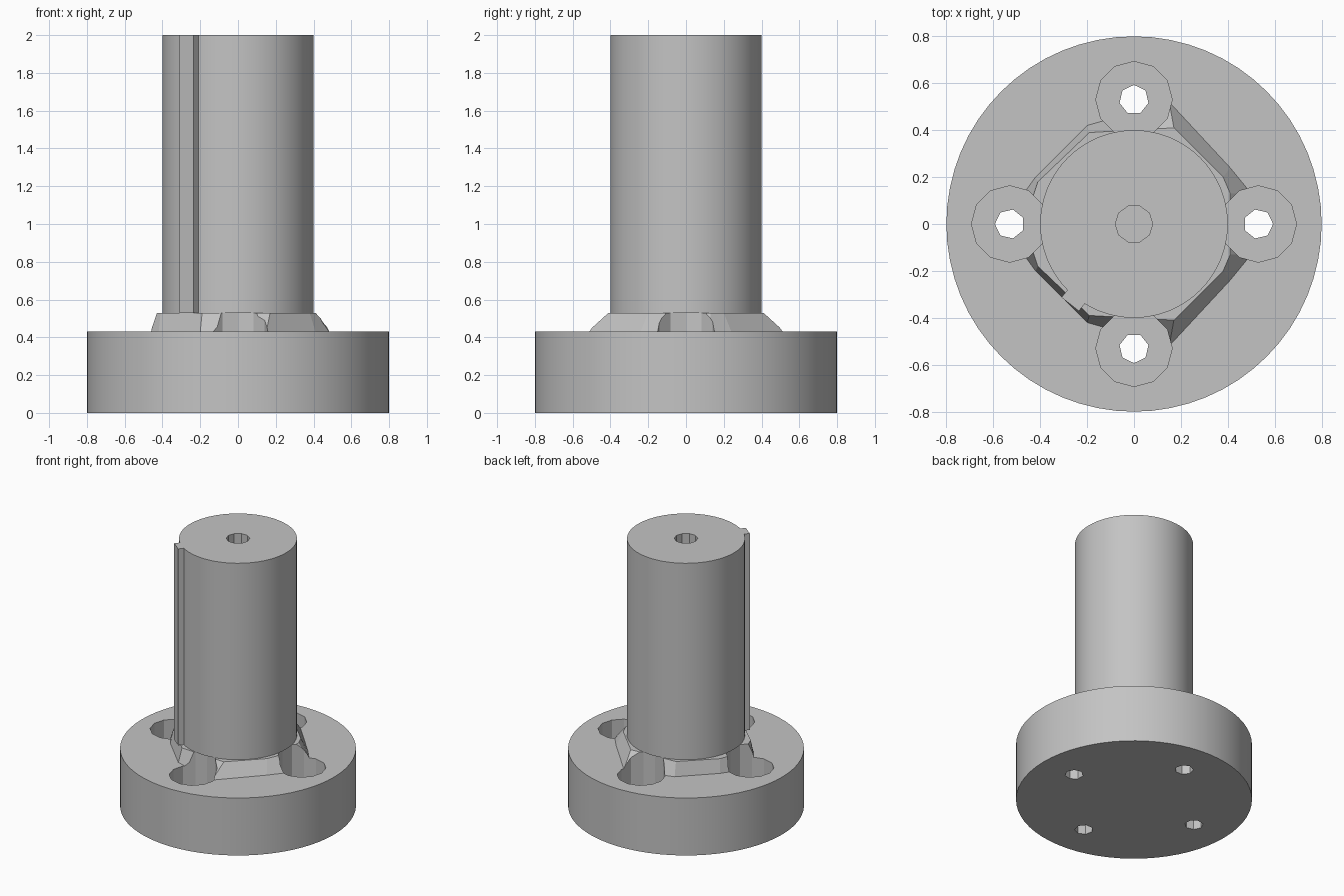
import bpy
from math import radians, cos, sin, pi

cube = bpy.data.objects.get("Cube")
if cube:
    bpy.data.objects.remove(cube, do_unlink=True)

grey = bpy.data.materials.new("plain grey")
grey.use_nodes = True
colour = (0.55, 0.55, 0.55, 1)
grey.diffuse_color = colour
grey.node_tree.nodes["Principled BSDF"].inputs["Base Color"].default_value = colour


def loft(name, rings):
    """Closed solid through a stack of equal-sized point rings."""
    n = len(rings[0])
    verts = [p for ring in rings for p in ring]
    faces = [tuple(reversed(range(n))), tuple(range(len(verts) - n, len(verts)))]
    for k in range(len(rings) - 1):
        for i in range(n):
            j = (i + 1) % n
            faces.append((k * n + i, k * n + j, k * n + n + j, k * n + n + i))
    mesh = bpy.data.meshes.new(name)
    mesh.from_pydata(verts, [], faces)
    obj = bpy.data.objects.new(name, mesh)
    bpy.context.collection.objects.link(obj)
    mesh.materials.append(grey)
    return obj


def circle(r, z, n, x=0, y=0, turn=0):
    return [(x + r * cos(turn + 2 * pi * i / n), y + r * sin(turn + 2 * pi * i / n), z)
            for i in range(n)]


def cylinder(name, r, z0, z1, n, x=0, y=0, turn=0):
    return loft(name, [circle(r, z, n, x, y, turn) for z in (z0, z1)])


def activate(obj):
    bpy.ops.object.select_all(action='DESELECT')
    obj.select_set(True)
    bpy.context.view_layer.objects.active = obj


def cut(obj, cutters):
    activate(obj)
    for cutter in cutters:
        mod = obj.modifiers.new("cut", 'BOOLEAN')
        mod.operation = 'DIFFERENCE'
        mod.solver = 'EXACT'
        mod.object = cutter
        bpy.ops.object.modifier_apply(modifier=mod.name)


def smooth(obj):
    activate(obj)
    bpy.ops.object.shade_smooth_by_angle(angle=radians(25))


# Main solids
flange = cylinder("flange", 0.8, 0, 0.43, 64)
shaft = cylinder("shaft", 0.4, 0.53, 2, 64)

# Faceted collar: half outlines mirrored front to back
def mirrored(half, z):
    return [(x, y, z) for x, y in half] + [(x, -y, z) for x, y in reversed(half)]

foot = [(0.5, 0.13), (0.41, 0.24), (0.15, 0.52), (-0.2, 0.42), (-0.42, 0.2), (-0.47, 0.13)]
rim = [(0.41, 0.13), (0.38, 0.2), (0.17, 0.41), (-0.19, 0.39), (-0.41, 0.18), (-0.43, 0.12)]
collar = loft("collar", [mirrored(foot, 0.4), mirrored(foot, 0.43), mirrored(rim, 0.53)])

# Four counterbored bolt holes
counterbores, bolt_holes = [], []
for i in range(4):
    a = i * pi / 2
    x, y = 0.53 * cos(a), 0.53 * sin(a)
    counterbores.append(cylinder("counterbore_cutter", 0.163, 0.2, 0.6, 12, x, y, a))
    bolt_holes.append(cylinder("bolt_hole_cutter", 0.063, -0.1, 0.3, 7, x, y, a))
cut(flange, counterbores + bolt_holes)
cut(collar, counterbores)

# Blind centre hole in the shaft end
centre_hole = cylinder("centre_hole_cutter", 0.08, 1.5, 2.1, 10)
cut(shaft, [centre_hole])

for cutter in counterbores + bolt_holes + [centre_hole]:
    bpy.data.objects.remove(cutter, do_unlink=True)

# Key rib along the shaft
def rib_ring(z):
    a = radians(231.5 - 180)
    c, s = -cos(a), -sin(a)
    corners = [(0.37, -0.047), (0.437, -0.047), (0.437, 0.047), (0.37, 0.047)]
    return [(c * u - s * v, s * u + c * v, z) for u, v in corners]

rib = loft("key_rib", [rib_ring(0.53), rib_ring(2)])

for part in (flange, shaft):
    smooth(part)
